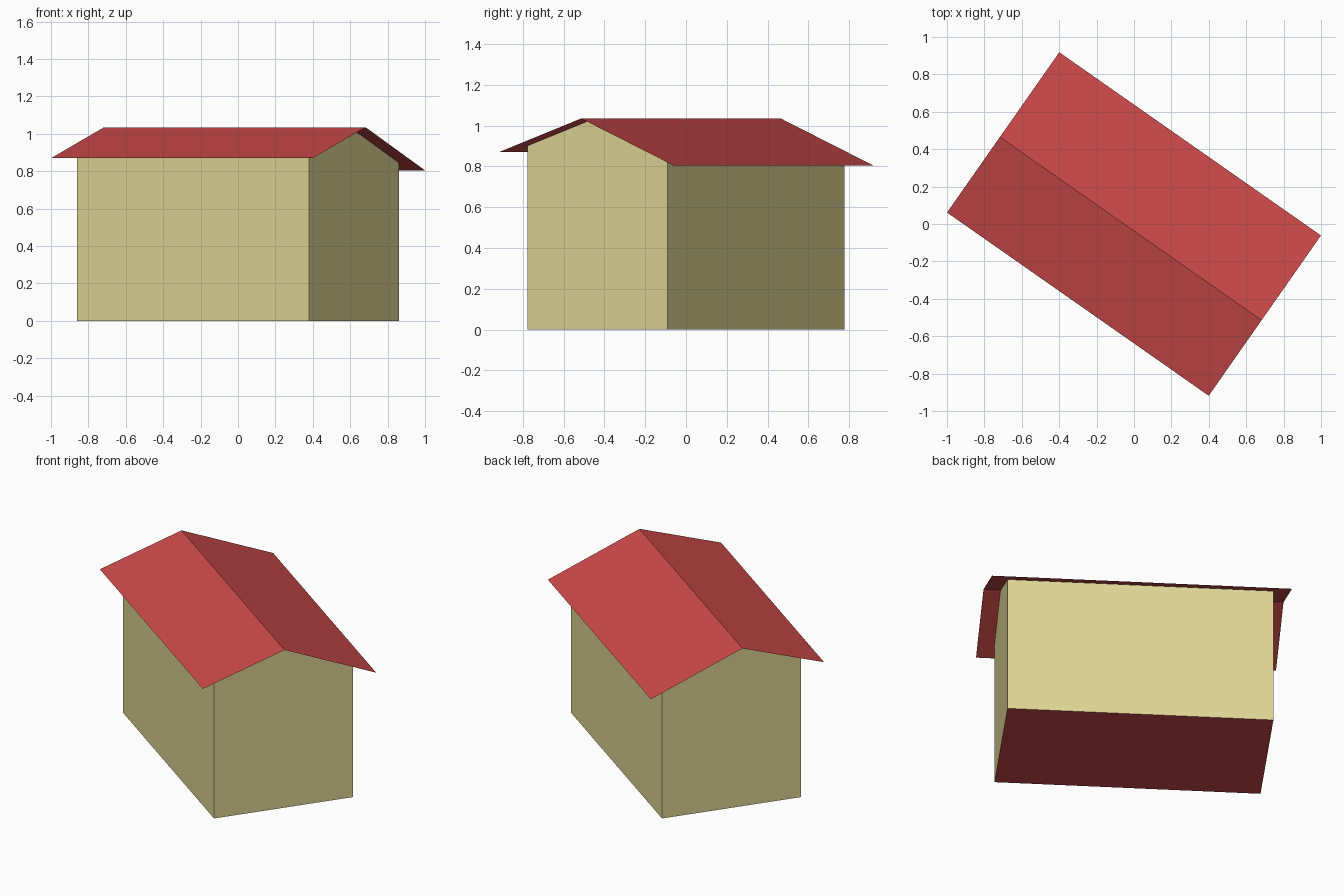
import bpy
import bmesh
import math

cube = bpy.data.objects.get("Cube")
if cube:
    bpy.data.objects.remove(cube, do_unlink=True)


def make_material(name, rgb):
    mat = bpy.data.materials.new(name)
    mat.use_nodes = True
    mat.diffuse_color = (*rgb, 1)
    mat.node_tree.nodes["Principled BSDF"].inputs["Base Color"].default_value = (*rgb, 1)
    return mat


cream = make_material("cream wall", (0.745, 0.67, 0.3))
red = make_material("red roof", (0.604, 0.067, 0.069))

TURN = math.radians(-35)
RIDGE_Y, RIDGE_Z = -0.03, 1.035
FRONT_EAVE = (-0.523, 0.87)
BACK_EAVE = (0.523, 0.805)
ROOF_HALF, WALL_HALF, WALL_DEPTH = 0.854, 0.757, 0.42


def roof_height(y):
    """Height of the uneven gable roof at a given depth."""
    eave_y, eave_z = FRONT_EAVE if y < RIDGE_Y else BACK_EAVE
    return RIDGE_Z + (eave_z - RIDGE_Z) * (y - RIDGE_Y) / (eave_y - RIDGE_Y)


def extrude_profile(name, profile, half, closed, materials):
    """Sweep a (y, z) profile along x, as a solid or an open sheet."""
    bm = bmesh.new()
    ends = [[bm.verts.new((x, y, z)) for y, z in profile] for x in (-half, half)]
    count = len(profile)
    for i in range(count if closed else count - 1):
        j = (i + 1) % count
        bm.faces.new((ends[0][i], ends[0][j], ends[1][j], ends[1][i]))
    if closed:
        bm.faces.new(ends[0])
        bm.faces.new(ends[1])
    bmesh.ops.recalc_face_normals(bm, faces=bm.faces)
    if not closed and bm.faces[:][0].normal.z < 0:
        bmesh.ops.reverse_faces(bm, faces=bm.faces)
    # Underside of a solid takes the second colour
    for face in bm.faces:
        face.material_index = 1 if closed and face.normal.z < -0.9 else 0
    mesh = bpy.data.meshes.new(name)
    bm.to_mesh(mesh)
    bm.free()
    for mat in materials:
        mesh.materials.append(mat)
    obj = bpy.data.objects.new(name, mesh)
    obj.rotation_euler.z = TURN
    bpy.context.collection.objects.link(obj)
    return obj


# Walls with gable ends, just under the roof sheet
gap = 0.003
wall_top = [(y, roof_height(y) - gap) for y in (WALL_DEPTH, RIDGE_Y, -WALL_DEPTH)]
wall_profile = [(-WALL_DEPTH, 0), (WALL_DEPTH, 0)] + wall_top
extrude_profile("house_walls", wall_profile, WALL_HALF, True, [cream, red])

# Overhanging roof sheet
extrude_profile("gable_roof", [FRONT_EAVE, (RIDGE_Y, RIDGE_Z), BACK_EAVE],
                ROOF_HALF, False, [red])
